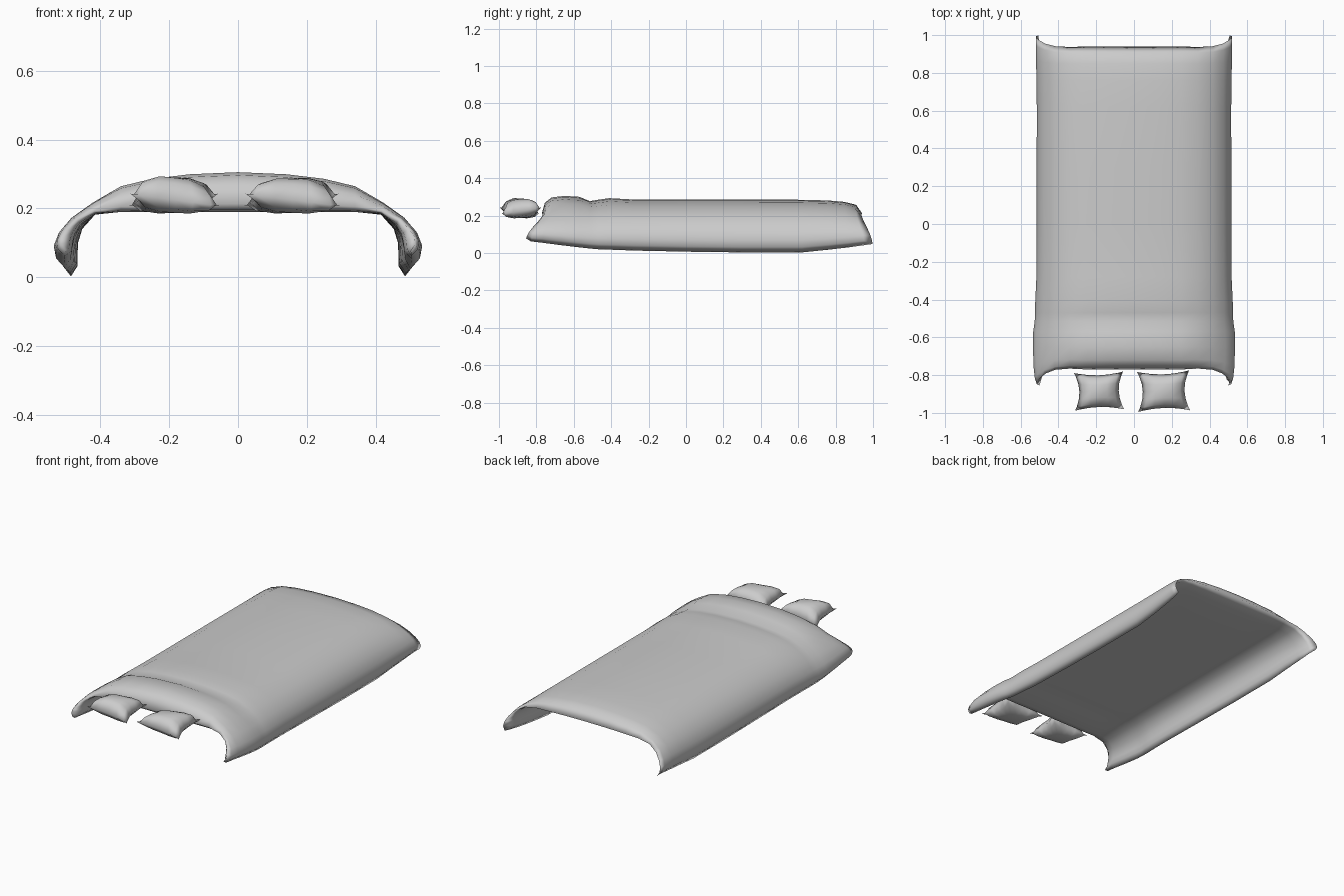
import bpy, bmesh, math

if "Cube" in bpy.data.objects:
    bpy.data.objects.remove(bpy.data.objects["Cube"])

# Half cross-section: outer x,z / inner x,z / share of corner pull / seam blend
OUTER = [(0, .286), (.14, .281), (.25, .27), (.34, .252), (.42, .212), (.475, .165),
         (.505, .11), (.515, .065), (.508, .03), (.485, 0)]
INNER = [(0, .190), (.14, .190), (.25, .19), (.34, .19), (.415, .182), (.452, .14),
         (.464, .10), (.466, .065), (.466, .03), (.485, 0)]
PULL = [0, 0, 0, -.05, .02, .25, .55, .78, .92, 1]
SEAM = [.25, .25, .25, .25, .35, .5, .6, .7, .8, 1]

# Lengthwise stations: y, puff, hem lift, side flare, corner pull
STATIONS = [(-.77, 0, .078, .016, -.085), (-.755, .75, .062, .018, -.075),
            (-.72, 1.15, .055, .018, -.05), (-.65, 1.27, .042, .02, -.02),
            (-.57, 1.2, .03, .02, 0), (-.515, .88, .024, .016, 0),
            (-.47, .98, .02, .012, 0), (-.41, 1.1, .018, .008, 0),
            (-.28, 1.0, .013, .002, 0), (0, 1, .007, 0, 0), (.3, 1, .003, 0, 0),
            (.62, .98, .003, 0, 0), (.76, .93, .018, .003, .005),
            (.85, .82, .03, .008, .02), (.91, .6, .042, .014, .045),
            (.94, 0, .048, .022, .058)]


def finish(bm, name):
    bmesh.ops.remove_doubles(bm, verts=bm.verts, dist=.0004)
    bmesh.ops.recalc_face_normals(bm, faces=bm.faces)
    mesh = bpy.data.meshes.new(name)
    bm.to_mesh(mesh)
    bm.free()
    obj = bpy.data.objects.new(name, mesh)
    bpy.context.collection.objects.link(obj)
    mesh.shade_smooth()
    return obj


def skin(bm, rows):
    """Join rows of points into a quad sheet."""
    grid = [[bm.verts.new(p) for p in row] for row in rows]
    for a, b in zip(grid, grid[1:]):
        for i in range(len(a) - 1):
            bm.faces.new((a[i], a[i + 1], b[i + 1], b[i]))


def duvet_row(station, outer):
    y, puff, lift, flare, pull = station
    half = []
    for o, n, w, s in zip(OUTER, INNER, PULL, SEAM):
        seam = [n[k] + (o[k] - n[k]) * s for k in (0, 1)]
        src, t = (o, puff) if outer else (n, min(puff, 1))
        x, z = [seam[k] + (src[k] - seam[k]) * t for k in (0, 1)]
        if z < .19:
            z = .19 - (.19 - z) * (1 - lift / .19)
        half.append((x + flare * max(w, 0), y + pull * w, max(z, 0)))
    return [(-x, yy, z) for x, yy, z in half[:0:-1]] + half


# Duvet draped over the bed, with the turned-back fold at the front
bm = bmesh.new()
for outer in (True, False):
    skin(bm, [duvet_row(s, outer) for s in STATIONS])
finish(bm, "duvet")


def pillow(name, cx, cy, hx, hy, up, down, skew, angle):
    bm = bmesh.new()
    ticks = [-1, -.8, -.4, 0, .4, .8, 1]
    for h in (up, -down):
        rows = []
        for v in ticks:
            row = []
            for u in ticks:
                puff = ((1 - u ** 4) * (1 - v ** 4)) ** .6
                x = hx * u * (1 - .2 * (1 - v * v))
                y = hy * v * (1 - .16 * (1 - u * u))
                c, s = math.cos(angle), math.sin(angle)
                z = .225 + h * puff * (1 + (skew * u if h > 0 else 0)) + .018 * u * v
                row.append((cx + c * x - s * y, cy + s * x + c * y, z))
            rows.append(row)
        skin(bm, rows)
    finish(bm, name)


# Two small pinched-corner pillows
pillow("left_pillow", -.185, -.885, .13, .1, .065, .038, -.1, .03)
pillow("right_pillow", .157, -.885, .138, .106, .062, .038, .05, .03)
